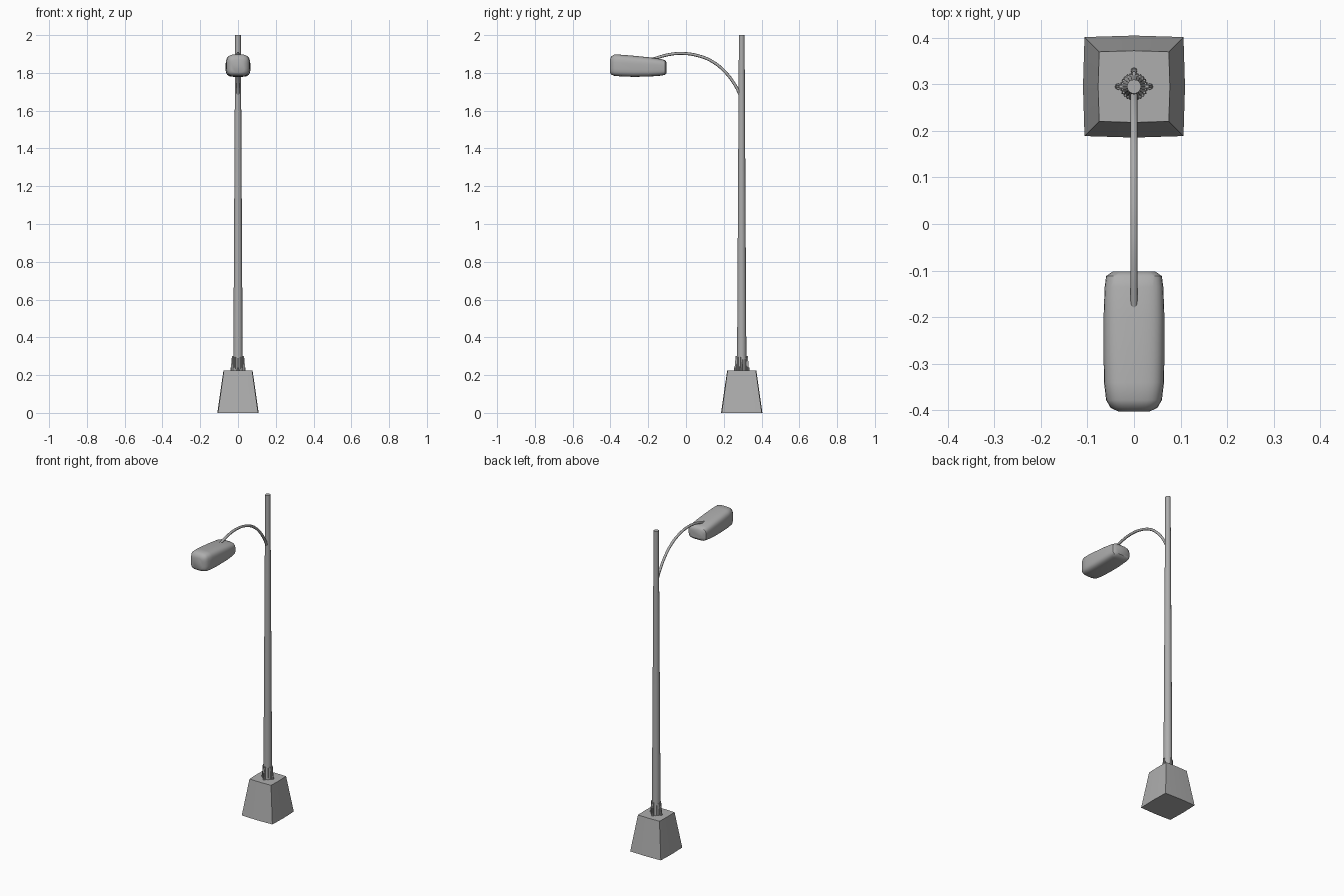
import bpy, bmesh, math
from mathutils import Matrix, Vector

if "Cube" in bpy.data.objects:
    bpy.data.objects.remove(bpy.data.objects["Cube"])

PY = 0.295  # pole axis in y

grey = bpy.data.materials.new("dark_grey")
grey.diffuse_color = (0.42, 0.42, 0.42, 1)
grey.use_nodes = True
grey.node_tree.nodes["Principled BSDF"].inputs["Base Color"].default_value = grey.diffuse_color


def make(name, bm, smooth=None):
    bmesh.ops.recalc_face_normals(bm, faces=bm.faces)
    me = bpy.data.meshes.new(name)
    bm.to_mesh(me)
    bm.free()
    me.materials.append(grey)
    ob = bpy.data.objects.new(name, me)
    bpy.context.collection.objects.link(ob)
    if smooth:
        bpy.ops.object.select_all(action='DESELECT')
        ob.select_set(True)
        bpy.context.view_layer.objects.active = ob
        bpy.ops.object.shade_smooth_by_angle(angle=math.radians(smooth))
    return ob


def loft(rings):
    bm = bmesh.new()
    vs = [[bm.verts.new(p) for p in r] for r in rings]
    n = len(vs[0])
    for a, b in zip(vs, vs[1:]):
        for i in range(n):
            j = (i + 1) % n
            bm.faces.new((a[i], a[j], b[j], b[i]))
    bm.faces.new(vs[0])
    bm.faces.new(vs[-1])
    return bm


def circle(r, z, n=20):
    return [(r * math.cos(math.tau * i / n), PY + r * math.sin(math.tau * i / n), z) for i in range(n)]


def square(h, z):
    # square with slightly bowed sides
    c = h * 0.97
    return [(x, PY + y, z) for x, y in ((c, -c), (h, 0), (c, c), (0, h), (-c, c), (-h, 0), (-c, -c), (0, -h))]


# Concrete footing
make("footing", loft([square(0.1095, 0), square(0.077, 0.225)]), 30)

# Tapered pole and its base collar
make("pole", loft([circle(0.025, 0.22), circle(0.015, 2.0)]), 40)
make("base_collar", loft([circle(0.028, 0.22), circle(0.028, 0.232), circle(0.0265, 0.24), circle(0.0255, 0.30)]), 30)


# Ribs around the collar, with four larger gussets
def fin(bm, angle, r0, r1, thick, height):
    prof = [(0.018, 0.222), (r0, 0.222), (r0, 0.235), (r1, 0.222 + height), (0.018, 0.222 + height)]
    rot = Matrix.Translation((0, PY, 0)) @ Matrix.Rotation(angle, 4, 'Z')
    a, b = ([bm.verts.new(rot @ Vector((r, s * thick / 2, z))) for r, z in prof] for s in (-1, 1))
    bm.faces.new(a)
    bm.faces.new(b)
    for i in range(5):
        j = (i + 1) % 5
        bm.faces.new((a[i], a[j], b[j], b[i]))


bm = bmesh.new()
for i in range(24):
    if i % 6:
        fin(bm, math.tau * i / 24, 0.030, 0.028, 0.004, 0.075)
make("collar_ribs", bm)
bm = bmesh.new()
for i in range(4):
    fin(bm, math.tau * i / 4, 0.038, 0.032, 0.007, 0.08)
make("collar_gussets", bm)

# Anchor bolts at the gusset feet
bm = bmesh.new()
for i in range(4):
    a = math.tau * i / 4
    bmesh.ops.create_cone(bm, cap_ends=True, segments=8, radius1=0.007, radius2=0.006, depth=0.016,
                          matrix=Matrix.Translation((0.034 * math.cos(a), PY + 0.034 * math.sin(a), 0.231)))
make("anchor_bolts", bm, 40)

# Curved arm
pts = [(0.287, 1.682), (0.262, 1.732), (0.21, 1.802), (0.14, 1.86), (0.06, 1.892),
       (-0.02, 1.903), (-0.09, 1.897), (-0.18, 1.872)]
cu = bpy.data.curves.new("arm_path", 'CURVE')
cu.dimensions = '3D'
cu.bevel_depth = 0.0078
cu.bevel_resolution = 2
cu.resolution_u = 5
cu.use_fill_caps = True
sp = cu.splines.new('BEZIER')
sp.bezier_points.add(len(pts) - 1)
for p, (y, z) in zip(sp.bezier_points, pts):
    p.co = (0, y, z)
    p.handle_left_type = p.handle_right_type = 'AUTO'
sp.use_smooth = True
cu.materials.append(grey)
arm = bpy.data.objects.new("arm", cu)
bpy.context.collection.objects.link(arm)


# Lamp head: rounded-box sections from back to front, domed top and flatter underside
def section(y, w, zb, zt, n=32):
    zm, h = (zb + zt) / 2, (zt - zb) / 2
    out = []
    for i in range(n):
        t = math.tau * (i + 0.5) / n
        c, s = math.cos(t), math.sin(t)
        e = 0.58 if s > 0 else 0.5
        out.append((w * math.copysign(abs(c) ** e, c), y, zm + h * math.copysign(abs(s) ** e, s)))
    return out


head = [(-0.102, 0.046, 1.800, 1.855), (-0.112, 0.060, 1.789, 1.868), (-0.135, 0.063, 1.785, 1.874),
        (-0.20, 0.0655, 1.780, 1.883), (-0.28, 0.0655, 1.779, 1.891), (-0.34, 0.0645, 1.781, 1.896),
        (-0.378, 0.060, 1.784, 1.898), (-0.395, 0.050, 1.790, 1.888), (-0.403, 0.032, 1.802, 1.870)]
make("lamp_head", loft([section(*s) for s in head]), 40)
